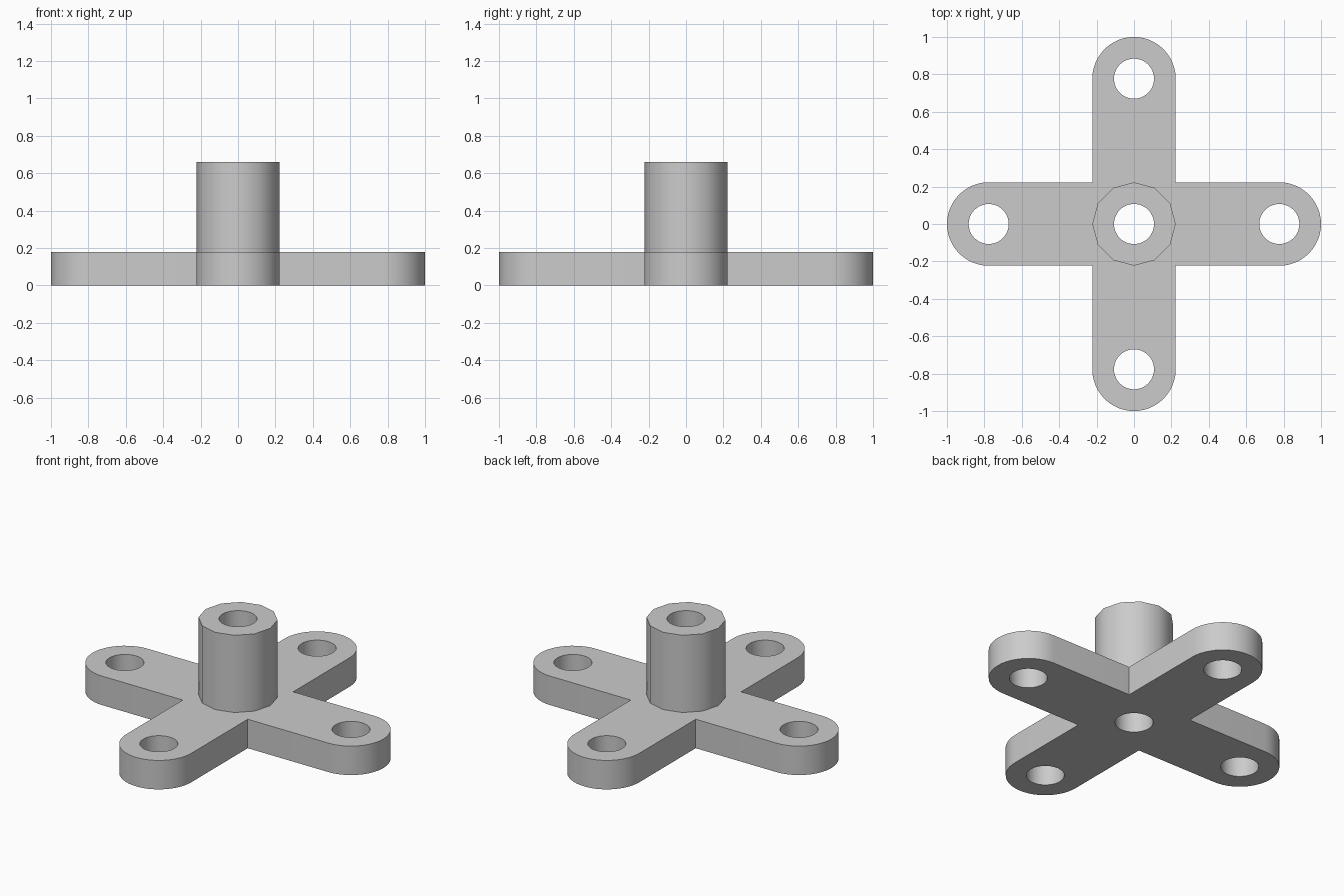
import bpy
import bmesh
from math import cos, sin, pi, radians
from mathutils import Matrix, Vector

cube = bpy.data.objects.get("Cube")
if cube:
    bpy.data.objects.remove(cube, do_unlink=True)

HALF_WIDTH = 0.223
REACH = 1 - HALF_WIDTH
HOLE = 0.107
BASE_TOP = 0.18
POST_TOP = 0.66

grey = bpy.data.materials.new("plain grey")
grey.use_nodes = True
colour = (0.6, 0.6, 0.6, 1)
grey.diffuse_color = colour
grey.node_tree.nodes["Principled BSDF"].inputs["Base Color"].default_value = colour


def ring(radius, count, centre=(0, 0)):
    return [Vector((centre[0] + radius * cos(2 * pi * i / count),
                    centre[1] + radius * sin(2 * pi * i / count))) for i in range(count)]


def plate(name, loops, bottom, top):
    """Extrude a filled outline with holes into a solid."""
    curve = bpy.data.curves.new(name + " outline", "CURVE")
    curve.dimensions = "2D"
    curve.fill_mode = "BOTH"
    curve.extrude = (top - bottom) / 2
    for loop in loops:
        spline = curve.splines.new("POLY")
        spline.points.add(len(loop) - 1)
        for point, co in zip(spline.points, loop):
            point.co = (co.x, co.y, 0, 1)
        spline.use_cyclic_u = True
    helper = bpy.data.objects.new(name + " outline", curve)
    bpy.context.collection.objects.link(helper)
    graph = bpy.context.evaluated_depsgraph_get()
    mesh = bpy.data.meshes.new_from_object(helper.evaluated_get(graph))
    bpy.data.objects.remove(helper, do_unlink=True)

    bm = bmesh.new()
    bm.from_mesh(mesh)
    bmesh.ops.remove_doubles(bm, verts=bm.verts, dist=0.0005)
    bmesh.ops.translate(bm, verts=bm.verts, vec=(0, 0, (top + bottom) / 2))
    bmesh.ops.recalc_face_normals(bm, faces=bm.faces)
    bm.to_mesh(mesh)
    bm.free()
    mesh.materials.clear()
    mesh.materials.append(grey)
    obj = bpy.data.objects.new(name, mesh)
    bpy.context.collection.objects.link(obj)
    bpy.ops.object.select_all(action="DESELECT")
    obj.select_set(True)
    bpy.context.view_layer.objects.active = obj
    bpy.ops.object.shade_smooth_by_angle(angle=radians(35))
    return obj


# Cross-shaped base: one inner corner and one rounded end per arm
ARC = 24
arm = [Vector((HALF_WIDTH, -HALF_WIDTH))]
arm += [Vector((REACH + HALF_WIDTH * sin(a), -HALF_WIDTH * cos(a)))
        for a in (pi * i / ARC for i in range(ARC + 1))]
outline = []
holes = [ring(HOLE, 48)]
for quarter in range(4):
    turn = Matrix.Rotation(quarter * pi / 2, 2)
    outline += [turn @ p for p in arm]
    holes.append(ring(HOLE, 48, turn @ Vector((REACH, 0))))
plate("cross_base", [outline] + holes, 0, BASE_TOP)

# Hollow twelve-sided post
plate("centre_post", [ring(HALF_WIDTH, 12), ring(HOLE, 48)], BASE_TOP, POST_TOP)
